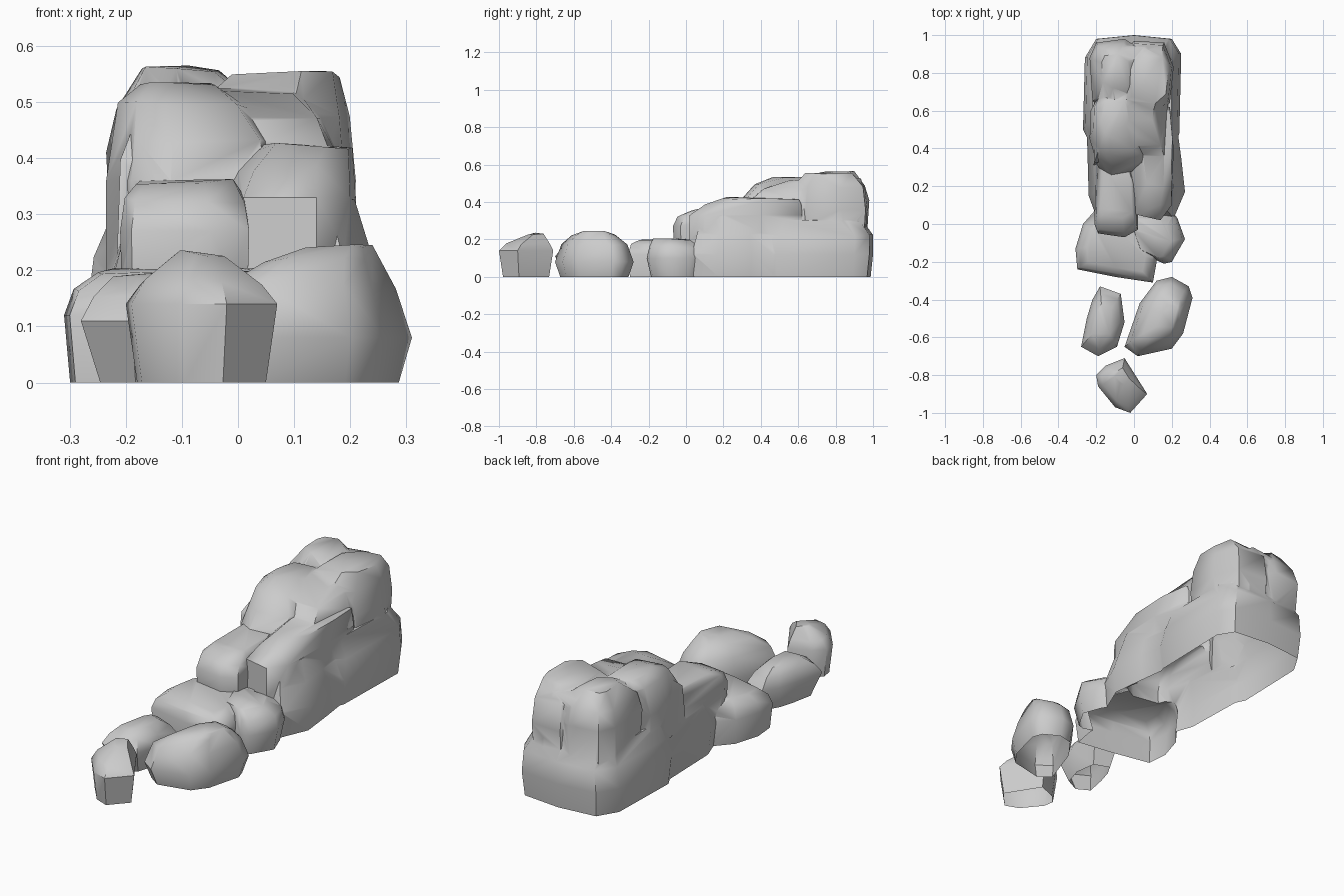
import bpy
import bmesh
import math
import random
from mathutils import Vector

random.seed(4)

default_cube = bpy.data.objects.get("Cube")
if default_cube:
    bpy.data.objects.remove(default_cube, do_unlink=True)

# One stone colour for everything
STONE_COLOUR = (0.6, 0.6, 0.6, 1.0)
stone = bpy.data.materials.new("grey stone")
stone.use_nodes = True
stone.diffuse_color = STONE_COLOUR
shader = stone.node_tree.nodes["Principled BSDF"]
shader.inputs["Base Color"].default_value = STONE_COLOUR
shader.inputs["Roughness"].default_value = 0.9


def jitter(amount):
    return random.uniform(-amount, amount)


def boulder(name, outline, levels, roughness=0.007):
    """Wrap a convex skin around a footprint repeated at several levels.

    Each level is (height, scale) with an optional sideways and backward shift.
    """
    points = [Vector(point) for point in outline]
    low = Vector((min(p.x for p in points), min(p.y for p in points)))
    high = Vector((max(p.x for p in points), max(p.y for p in points)))
    centre = (low + high) / 2
    mesh = bpy.data.meshes.new(name)
    bm = bmesh.new()
    widest = max(level[1] for level in levels)
    for height, scale, *shift in levels:
        offset = Vector(shift) if shift else Vector((0, 0))
        for point in points:
            place = centre + offset + (point - centre) * scale
            lift = jitter(roughness) if height and scale < widest else 0
            bm.verts.new((place.x, place.y, height + lift))

    # Convex skin, then remove loose points
    bmesh.ops.convex_hull(bm, input=bm.verts[:], use_existing_faces=False)
    loose = [vert for vert in bm.verts if not vert.link_faces]
    bmesh.ops.delete(bm, geom=loose, context="VERTS")
    bmesh.ops.recalc_face_normals(bm, faces=bm.faces[:])
    bm.to_mesh(mesh)
    bm.free()
    mesh.materials.append(stone)
    obj = bpy.data.objects.new(name, mesh)
    bpy.context.collection.objects.link(obj)
    return obj


def activate(obj):
    bpy.ops.object.select_all(action="DESELECT")
    obj.select_set(True)
    bpy.context.view_layer.objects.active = obj


def merge(name, parts):
    """Fuse overlapping boulders into one outer skin."""
    body, *others = parts
    activate(body)
    for other in others:
        union = body.modifiers.new("union", "BOOLEAN")
        union.operation = "UNION"
        union.solver = "EXACT"
        union.object = other
        bpy.ops.object.modifier_apply(modifier=union.name)
        bpy.data.objects.remove(other, do_unlink=True)
    body.name = name
    return body


def finish(obj, angle):
    """Open the underside where it meets the ground and smooth the skin."""
    bm = bmesh.new()
    bm.from_mesh(obj.data)
    ground = [face for face in bm.faces
              if face.normal.z < -0.9 and face.calc_center_median().z < 0.01]
    bmesh.ops.delete(bm, geom=ground, context="FACES")
    bm.to_mesh(obj.data)
    bm.free()
    activate(obj)
    bpy.ops.object.shade_smooth_by_angle(angle=math.radians(angle))


# Three loose stones at the front
loose_stones = [
    boulder("front_stone",
            [(-.2, -.8), (-.15, -.75), (-.05, -.71), (0, -.79),
             (.07, -.9), (-.02, -1), (-.1, -.97), (-.19, -.86)],
            [(0, .85), (.14, 1), (.18, .8, 0, .01), (.23, .3, 0, .05)]),
    boulder("left_loose_stone",
            [(-.05, -.65), (.02, -.7), (.2, -.66), (.26, -.58), (.31, -.39),
             (.29, -.33), (.2, -.28), (.12, -.3), (.03, -.42)],
            [(0, .87), (.08, 1), (.17, .84), (.22, .58, .02, 0),
             (.24, .33, .05, 0)]),
    boulder("right_loose_stone",
            [(-.18, -.33), (-.07, -.37), (-.05, -.52), (-.09, -.65),
             (-.19, -.7), (-.28, -.65), (-.25, -.5), (-.22, -.4)],
            [(0, .7), (.11, 1), (.16, .8), (.19, .5)]),
]

# Low stones forming the first step
low_slab = boulder(
    "low_slab",
    [(-.31, -.13), (-.27, 0), (-.2, .08), (.12, .1),
     (.12, -.2), (.1, -.31), (-.1, -.28), (-.3, -.24)],
    [(0, .95), (.12, 1), (.17, .92), (.2, .72)])
low_side_stone = boulder(
    "low_side_stone",
    [(-.03, 0), (.02, -.15), (.16, -.21), (.2, -.2),
     (.27, -.08), (.23, .03), (.18, .1), (0, .1)],
    [(0, .85), (.1, 1), (.16, .9), (.2, .65, -.02, -.02)])

# Second step and shoulder above it
middle_step = boulder(
    "middle_step",
    [(-.21, 0), (-.19, -.05), (-.05, -.07), (.02, -.03),
     (.02, .18), (-.02, .34), (-.2, .34)],
    [(.15, .97), (.27, 1), (.325, .93, 0, .01), (.36, .75, 0, .05)])
long_shoulder = boulder(
    "long_shoulder",
    [(.01, .05), (.14, .02), (.2, .1), (.21, .4), (.19, .62), (-.08, .62)],
    [(.1, 1), (.33, 1), (.38, .86, .01, .04), (.42, .68, .04, .08)])

# Broad base blocks under the tall end
base_front = boulder(
    "base_front",
    [(-.2, .04), (-.24, .15), (-.24, .35), (-.25, .5),
     (.23, .5), (.25, .35), (.27, .17), (.21, .03)],
    [(0, .95), (.12, 1), (.23, .88), (.32, .76)])
base_back = boulder(
    "base_back",
    [(-.2, .98), (-.26, .88), (-.27, .5), (-.2, .36), (.2, .38),
     (.24, .48), (.25, .9), (.2, .98), (0, 1)],
    [(0, .96), (.12, 1), (.22, .95, 0, .015), (.3, .82)])

# Core that keeps the gaps between upper boulders shallow
core = boulder(
    "core",
    [(-.22, .3), (-.22, .6), (-.2, .92), (-.1, .965),
     (.1, .965), (.18, .92), (.19, .6), (.18, .3)],
    [(.1, 1), (.4, .95, 0, .01), (.47, .8, 0, .05), (.52, .58, 0, .11)])

# Upper boulders
upper_middle = boulder(
    "upper_middle",
    [(-.19, .3), (-.235, .45), (-.23, .6), (-.18, .7),
     (.06, .7), (.08, .4), (.05, .29), (-.12, .26)],
    [(.2, 1), (.36, 1), (.43, .92, 0, .03),
     (.495, .74, -.02, .05), (.53, .42, -.03, .08)])
upper_back_left = boulder(
    "upper_back_left",
    [(-.1, .62), (.1, .56), (.19, .64), (.21, .83),
     (.16, .96), (0, .97), (-.1, .85)],
    [(.2, .95), (.36, 1), (.48, .93), (.55, .62, .03, 0)])
upper_back_right = boulder(
    "upper_back_right",
    [(-.2, .96), (-.235, .88), (-.22, .65), (-.1, .58),
     (.05, .65), (.07, .9), (-.05, .98)],
    [(.2, .93), (.41, 1), (.49, .88), (.56, .45, -.02, .03)])

rock_mass = merge("rock_mass", [
    base_back, base_front, core, long_shoulder, upper_middle,
    upper_back_left, upper_back_right, middle_step, low_slab, low_side_stone])

finish(rock_mass, 50)
for loose_stone in loose_stones:
    finish(loose_stone, 42)
